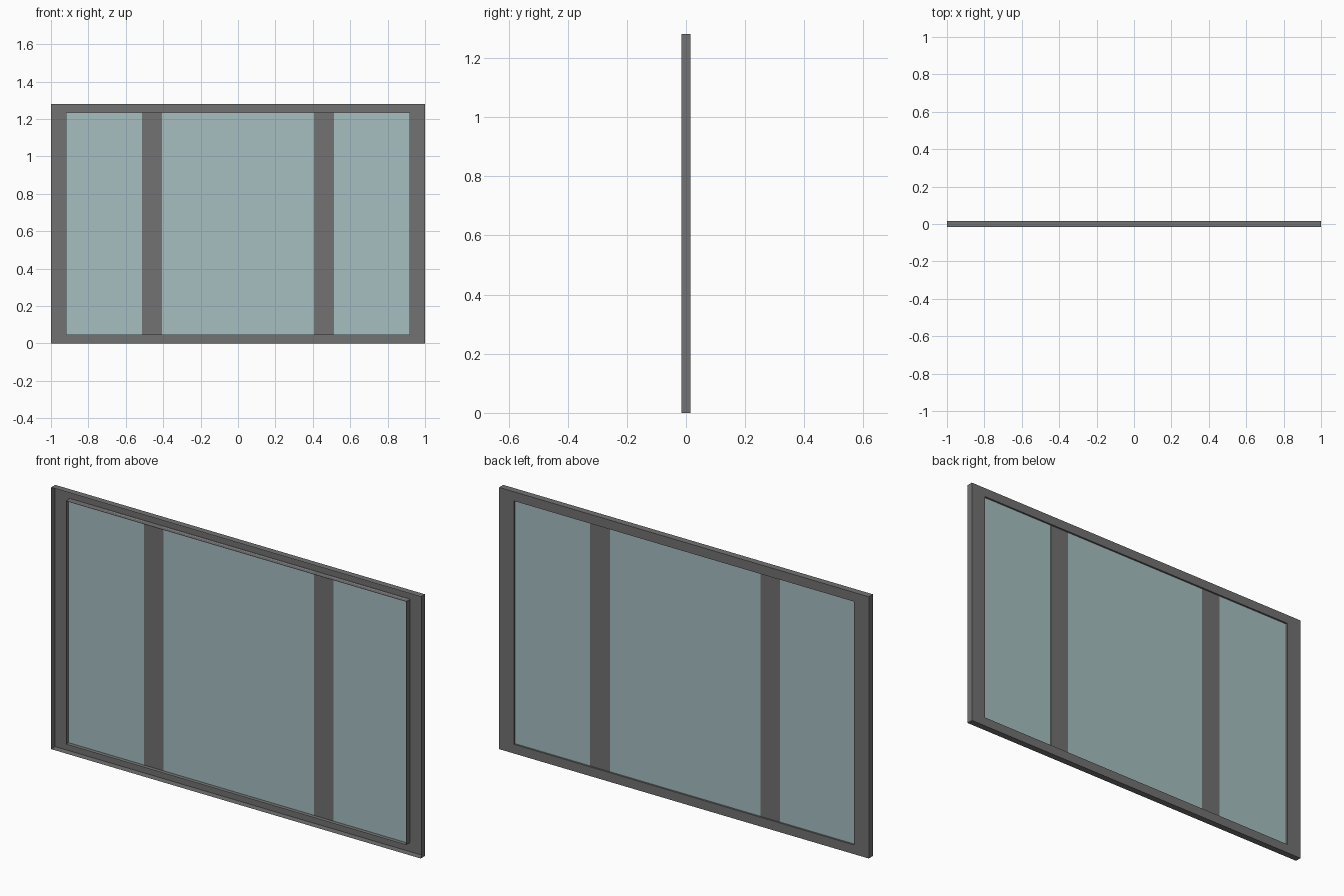
import bpy
import bmesh

cube = bpy.data.objects.get("Cube")
if cube:
    bpy.data.objects.remove(cube, do_unlink=True)

WIDTH, HEIGHT, DEPTH = 2.0, 1.28, 0.032
SIDE, RAIL = 0.08, 0.045          # visible frame widths
GLASS_Y = 0.006
POST_IN, POST_OUT = 0.407, 0.513  # mullion edges


def material(name, rgb):
    mat = bpy.data.materials.new(name)
    mat.use_nodes = True
    color = (*rgb, 1.0)
    mat.diffuse_color = color
    mat.node_tree.nodes["Principled BSDF"].inputs["Base Color"].default_value = color
    return mat


def finish(name, bm, mat):
    mesh = bpy.data.meshes.new(name)
    bm.to_mesh(mesh)
    bm.free()
    mesh.materials.append(mat)
    obj = bpy.data.objects.new(name, mesh)
    bpy.context.collection.objects.link(obj)
    return obj


def panel(name, x0, x1, thickness, mat):
    """Upright slab filling the opening's height between two x positions."""
    bm = bmesh.new()
    bmesh.ops.create_cube(bm, size=1)
    bmesh.ops.scale(bm, vec=(x1 - x0, thickness, HEIGHT - 2 * RAIL), verts=bm.verts)
    bmesh.ops.translate(bm, vec=((x0 + x1) / 2, GLASS_Y, HEIGHT / 2), verts=bm.verts)
    return finish(name, bm, mat)


grey = material("grey frame", (0.168, 0.168, 0.168))
glass = material("pale teal glass", (0.38, 0.52, 0.535))

# Outer frame: a channel, open at the front, swept round the rectangle
bm = bmesh.new()
half = DEPTH / 2
profile = [(0, -half), (0, half), (1, half), (1, -half)]  # inset, y
loops = []
for inset, y in profile:
    x = WIDTH / 2 - SIDE * inset
    low, high = RAIL * inset, HEIGHT - RAIL * inset
    corners = [(-x, low), (x, low), (x, high), (-x, high)]
    loops.append([bm.verts.new((cx, y, cz)) for cx, cz in corners])
for a, b in zip(loops, loops[1:]):
    for i in range(4):
        j = (i + 1) % 4
        bm.faces.new((a[i], a[j], b[j], b[i]))
finish("window_frame", bm, grey)

# Panes and the flat mullions between them
edge = WIDTH / 2 - SIDE
panel("centre_pane", -POST_IN, POST_IN, 0.002, glass)
for side, sign in (("left", 1), ("right", -1)):
    panel(side + "_pane", *sorted((sign * POST_OUT, sign * edge)), 0.002, glass)
    panel(side + "_mullion", *sorted((sign * POST_IN, sign * POST_OUT)), 0.003, grey)
